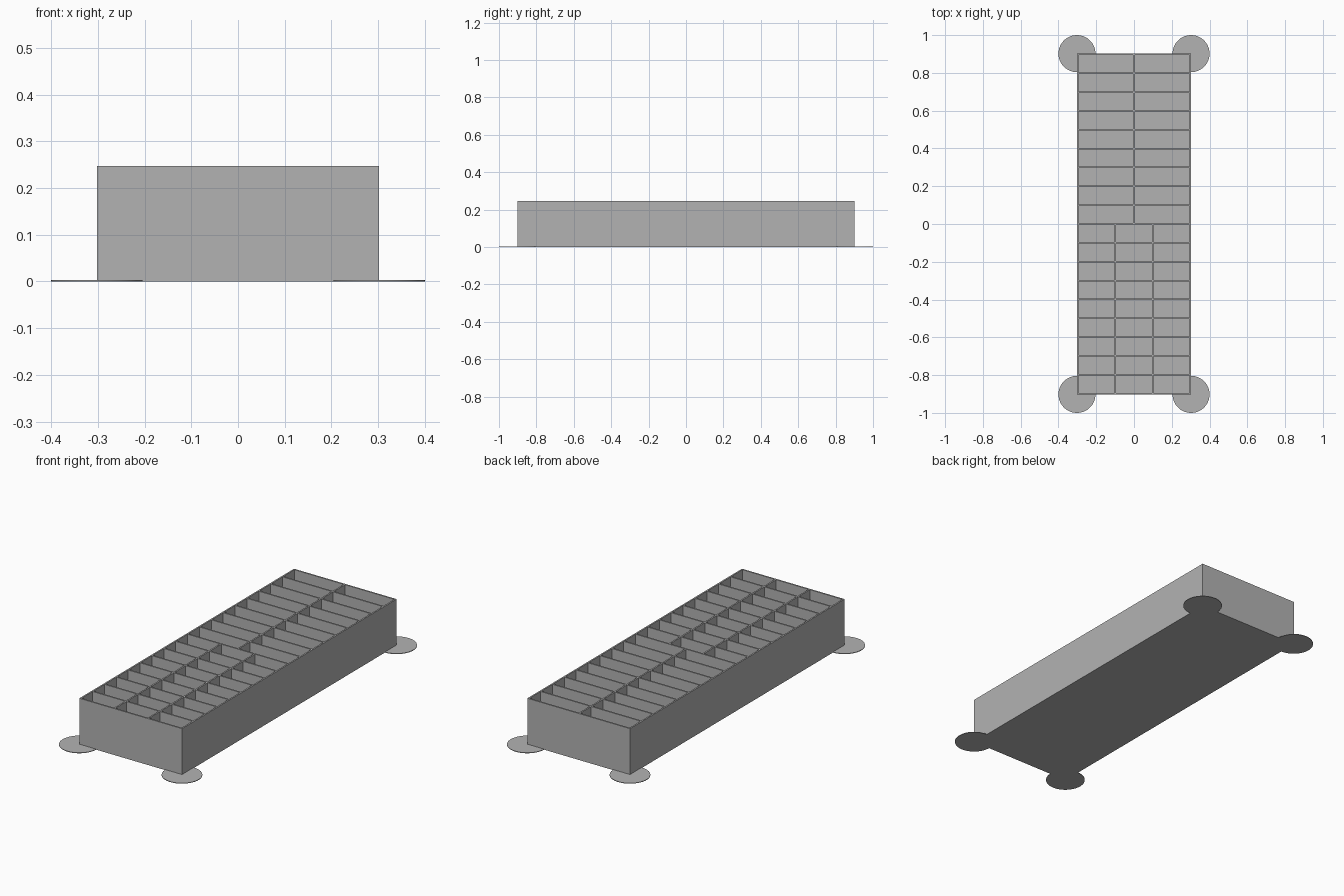
import bpy

# Remove the default object
cube = bpy.data.objects.get("Cube")
if cube:
    bpy.data.objects.remove(cube, do_unlink=True)

# Main sizes
HALF_X, HALF_Y, HEIGHT = 0.302, 0.902, 0.247
WALL = 0.008
FLOOR = 0.008
ROWS = 18
PAD_RADIUS, PAD_THICK = 0.098, 0.003

# Single plastic colour
grey = bpy.data.materials.new("light grey plastic")
grey.use_nodes = True
colour = (0.45, 0.45, 0.45, 1)
grey.diffuse_color = colour
grey.node_tree.nodes["Principled BSDF"].inputs["Base Color"].default_value = colour


def box(name, x0, x1, y0, y1, z0, z1):
    """Box spanning the given limits."""
    bpy.ops.mesh.primitive_cube_add(
        size=1, location=((x0 + x1) / 2, (y0 + y1) / 2, (z0 + z1) / 2))
    ob = bpy.context.object
    ob.name = name
    ob.scale = (x1 - x0, y1 - y0, z1 - z0)
    ob.data.materials.append(grey)
    return ob


# Tray floor and outer walls
inner_x, inner_y = HALF_X - WALL, HALF_Y - WALL
box("tray_floor", -inner_x, inner_x, -inner_y, inner_y, 0, FLOOR)
box("right_wall", -HALF_X, -inner_x, -HALF_Y, HALF_Y, 0, HEIGHT)
box("left_wall", inner_x, HALF_X, -HALF_Y, HALF_Y, 0, HEIGHT)
box("front_wall", -inner_x, inner_x, -HALF_Y, -inner_y, 0, HEIGHT)
box("back_wall", -inner_x, inner_x, inner_y, HALF_Y, 0, HEIGHT)

# Cross dividers between the rows
pitch = (2 * HALF_Y - WALL) / ROWS
half = WALL / 2
row_y = [(i - ROWS / 2) * pitch for i in range(ROWS + 1)]
for i, y in enumerate(row_y[1:-1], 1):
    box(f"cross_divider_{i}", -inner_x, inner_x, y - half, y + half, FLOOR, HEIGHT)

# Lengthwise dividers: three columns in the front half, two in the back half
for i in range(ROWS):
    columns = 3 if i < ROWS // 2 else 2
    for c in range(1, columns):
        x = (c / columns - 0.5) * (2 * HALF_X - WALL)
        box(f"column_divider_{i}_{c}", x - half, x + half,
            row_y[i] + half, row_y[i + 1] - half, FLOOR, HEIGHT)

# Thin round pads under the corners
for sx, side in ((-1, "right"), (1, "left")):
    for sy, end in ((-1, "front"), (1, "back")):
        bpy.ops.mesh.primitive_cylinder_add(
            vertices=64, radius=PAD_RADIUS, depth=PAD_THICK,
            location=(sx * HALF_X, sy * HALF_Y, PAD_THICK / 2))
        pad = bpy.context.object
        pad.name = f"{end}_{side}_corner_pad"
        pad.data.materials.append(grey)
        bpy.ops.object.shade_smooth_by_angle()
